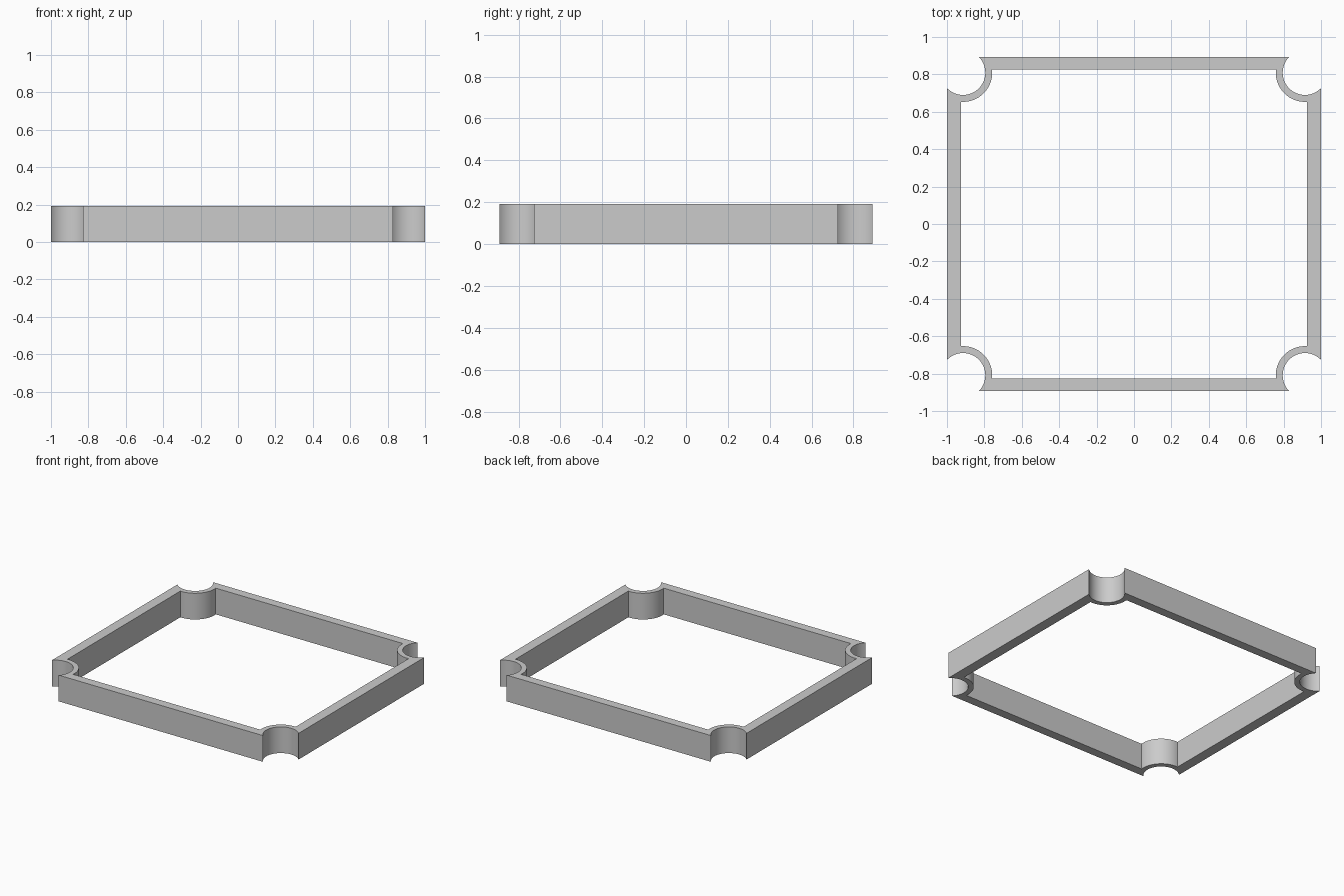
import bpy, bmesh, math

cube = bpy.data.objects.get("Cube")
if cube:
    bpy.data.objects.remove(cube)

HEIGHT = 0.192
HALF_X, HALF_Y = 1.0, 0.892          # outer faces of the walls
IN_X, IN_Y = 0.925, 0.826            # inner faces of the walls
CX, CY = 0.914, 0.809                # centre of each corner scoop
R_SCOOP, R_BACK = 0.119, 0.156       # the two radii of the scoop wall
STEPS = 32


def corner_arc(radius, wall_x, wall_y):
    """Scoop arc running from the side wall to the end wall."""
    start = -math.acos((wall_x - CX) / radius)
    end = -math.pi - math.asin((wall_y - CY) / radius)
    angles = [start + (end - start) * i / STEPS for i in range(STEPS + 1)]
    return [(CX + radius * math.cos(a), CY + radius * math.sin(a)) for a in angles]


def full_loop(arc):
    """Mirror one corner into all four, in order round the frame."""
    loop = []
    for sx, sy in ((1, 1), (-1, 1), (-1, -1), (1, -1)):
        points = [(x * sx, y * sy) for x, y in arc]
        loop += points if sx * sy > 0 else points[::-1]
    return loop


# Flat frame outline, then raised to full height
bm = bmesh.new()
outer, inner = (
    [bm.verts.new((x, y, 0)) for x, y in full_loop(arc)]
    for arc in (corner_arc(R_SCOOP, HALF_X, HALF_Y), corner_arc(R_BACK, IN_X, IN_Y))
)
count = len(outer)
for i in range(count):
    j = (i + 1) % count
    bm.faces.new((outer[i], outer[j], inner[j], inner[i]))
raised = bmesh.ops.extrude_face_region(bm, geom=bm.faces[:], use_keep_orig=True)["geom"]
top = [v for v in raised if isinstance(v, bmesh.types.BMVert)]
bmesh.ops.translate(bm, verts=top, vec=(0, 0, HEIGHT))
bmesh.ops.recalc_face_normals(bm, faces=bm.faces[:])

mesh = bpy.data.meshes.new("frame")
bm.to_mesh(mesh)
bm.free()
frame = bpy.data.objects.new("frame", mesh)
bpy.context.collection.objects.link(frame)

# Plain grey finish
grey = bpy.data.materials.new("light grey")
grey.use_nodes = True
grey.diffuse_color = (0.6, 0.6, 0.6, 1)
grey.node_tree.nodes["Principled BSDF"].inputs["Base Color"].default_value = (0.6, 0.6, 0.6, 1)
mesh.materials.append(grey)

# Smooth scoops, crisp edges
bpy.context.view_layer.objects.active = frame
frame.select_set(True)
bpy.ops.object.shade_smooth_by_angle(angle=math.radians(30))
